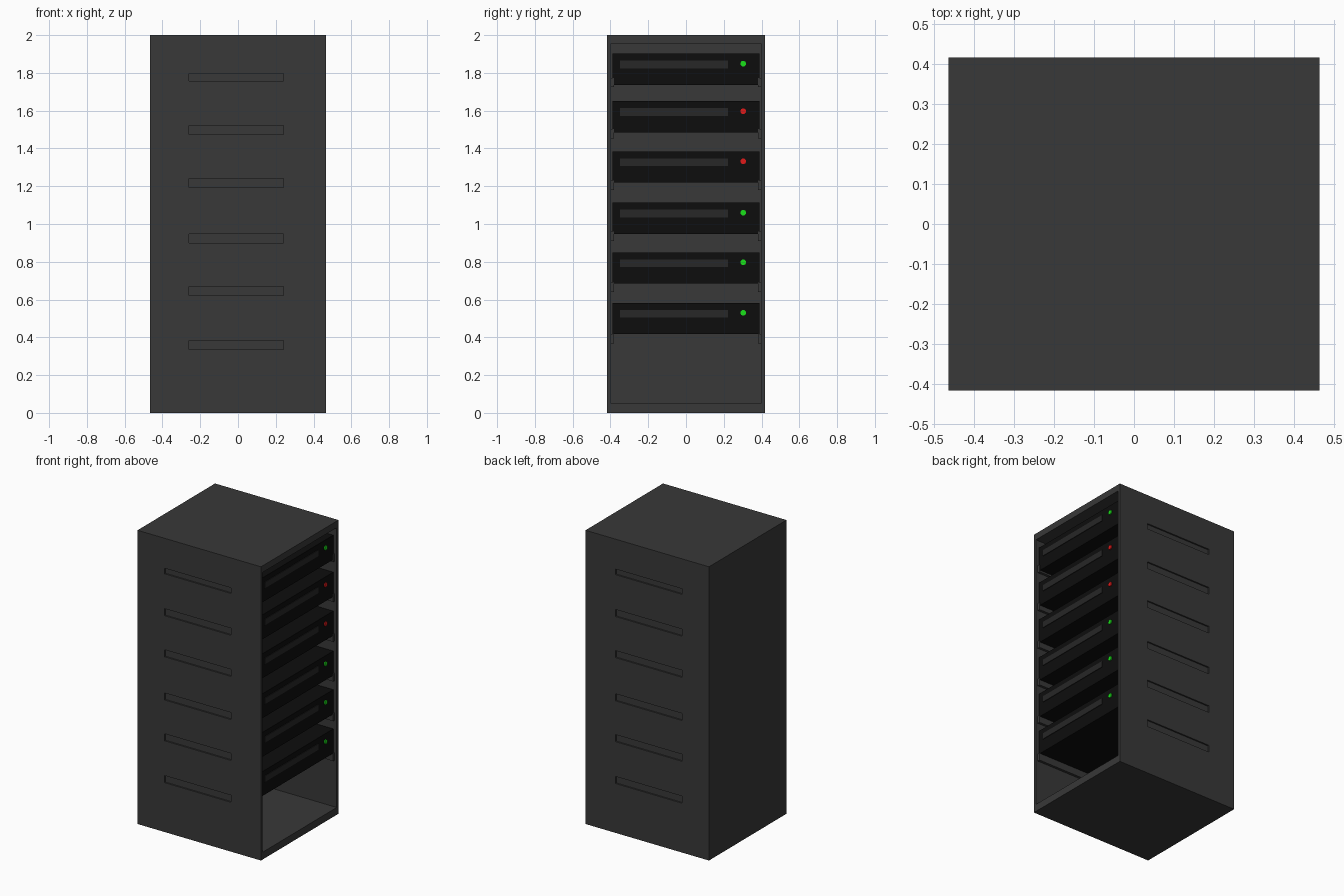
import bpy
from math import radians

if "Cube" in bpy.data.objects:
    bpy.data.objects.remove(bpy.data.objects["Cube"])


def material(name, rgb):
    m = bpy.data.materials.new(name)
    m.diffuse_color = (*rgb, 1)
    m.use_nodes = True
    m.node_tree.nodes["Principled BSDF"].inputs["Base Color"].default_value = m.diffuse_color
    return m


GREY = material("cabinet_grey", (0.04, 0.04, 0.04))
BLACK = material("server_black", (0.004, 0.004, 0.004))
STRIP = material("bay_grey", (0.02, 0.02, 0.02))
GREEN = material("led_green", (0.01, 0.75, 0.01))
RED = material("led_red", (0.75, 0.01, 0.01))


def box(name, x, y, z, mat=None):
    """Box from (min, max) ranges on each axis."""
    r = (x, y, z)
    bpy.ops.mesh.primitive_cube_add(size=1, location=[(a + b) / 2 for a, b in r])
    o = bpy.context.object
    o.name = name
    o.scale = [b - a for a, b in r]
    bpy.ops.object.transform_apply(location=False, rotation=False, scale=True)
    if mat:
        o.data.materials.append(mat)
    return o


def cut(target, cutter):
    cutter.hide_render = True
    cutter.hide_set(True)
    cutter.display_type = 'WIRE'
    mod = target.modifiers.new(cutter.name, 'BOOLEAN')
    mod.operation = 'DIFFERENCE'
    mod.solver = 'EXACT'
    mod.object = cutter


# Cabinet shell, open on the right
cabinet = box("cabinet", (-0.465, 0.465), (-0.417, 0.417), (0, 2), GREY)
cut(cabinet, box("interior_cutter", (-0.44, 0.6), (-0.398, 0.398), (0.05, 1.955), GREY))

# Shallow slots pressed into both side walls
for i, z in enumerate((1.777, 1.497, 1.217, 0.923, 0.645, 0.360)):
    h = 0.019 if i == 0 else 0.024
    for side in (-1, 1):
        y = sorted((side * 0.407, side * 0.45))
        cut(cabinet, box("slot_cutter", (-0.26, 0.24), y, (z - h, z + h), GREY))

# Servers with their rails, bays and status lights
tops = (1.902, 1.650, 1.385, 1.113, 0.850, 0.583)
rail_bottoms = (1.724, 1.452, 1.180, 0.910, 0.640, 0.368)
lights = (GREEN, RED, RED, GREEN, GREEN, GREEN)
for top, rail, light in zip(tops, rail_bottoms, lights):
    box("server", (-0.42, 0.445), (-0.39, 0.39), (top - 0.166, top), BLACK)
    box("drive_bay", (0.43, 0.449), (-0.35, 0.223), (top - 0.078, top - 0.037), STRIP)
    for side in (-1, 1):
        y = sorted((side * 0.381, side * 0.402))
        box("rail", (-0.445, 0.45), y, (rail, rail + 0.05), GREY)
    bpy.ops.mesh.primitive_cylinder_add(vertices=24, radius=0.015, depth=0.014,
                                        location=(0.445, 0.303, top - 0.053),
                                        rotation=(0, radians(90), 0))
    led = bpy.context.object
    led.name = "status_light"
    led.data.materials.append(light)
    bpy.ops.object.shade_smooth_by_angle(angle=radians(40))
